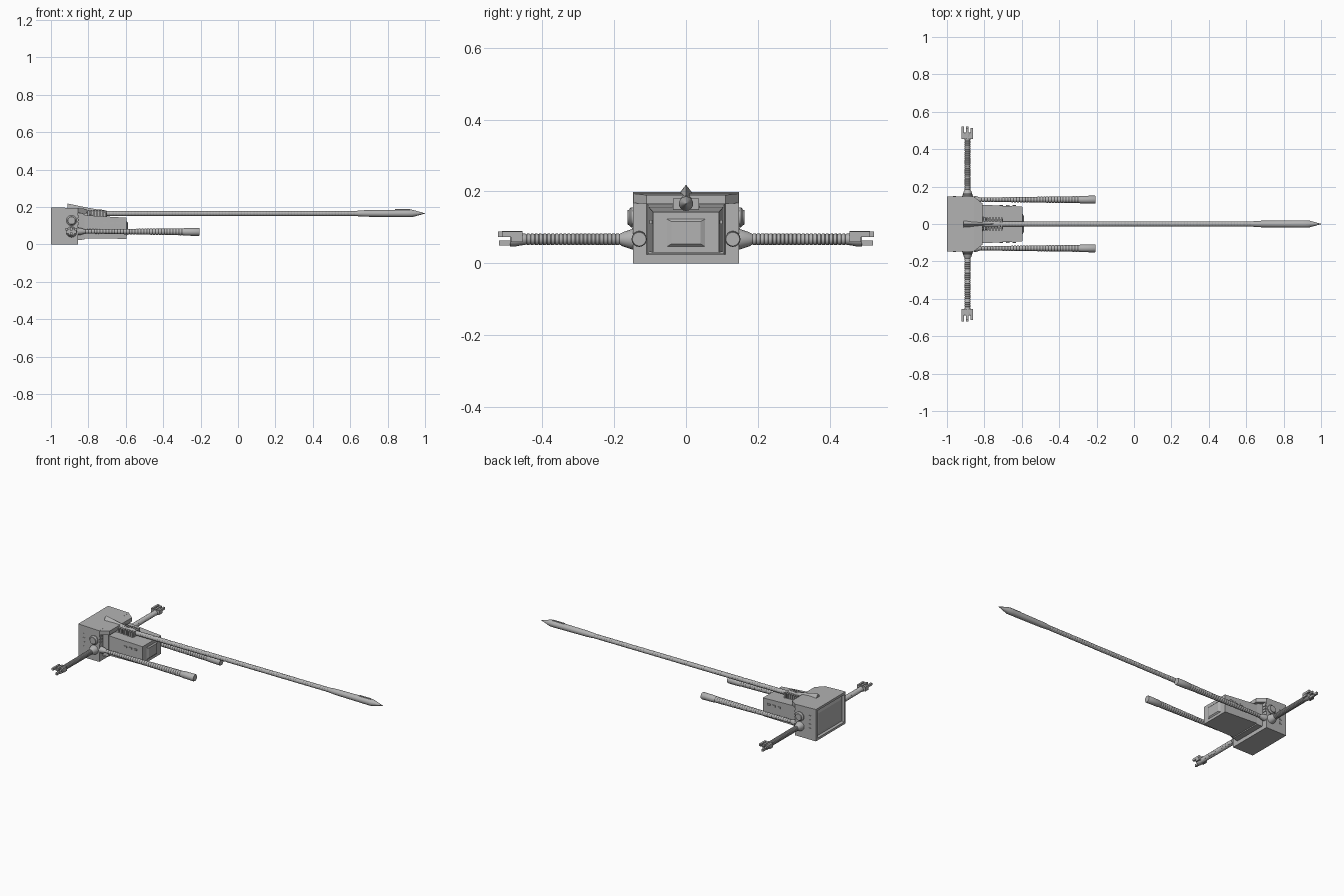
import bpy, bmesh, math
from mathutils import Matrix, Vector

if "Cube" in bpy.data.objects:
    bpy.data.objects.remove(bpy.data.objects["Cube"])

grey = bpy.data.materials.new("plain_grey")
grey.use_nodes = True
grey.diffuse_color = (0.45, 0.45, 0.45, 1)
grey.node_tree.nodes["Principled BSDF"].inputs["Base Color"].default_value = (0.45, 0.45, 0.45, 1)


def finish(name, bm, smooth=False):
    bmesh.ops.recalc_face_normals(bm, faces=bm.faces)
    mesh = bpy.data.meshes.new(name)
    bm.to_mesh(mesh)
    bm.free()
    mesh.materials.append(grey)
    ob = bpy.data.objects.new(name, mesh)
    bpy.context.collection.objects.link(ob)
    if smooth:
        bpy.ops.object.select_all(action='DESELECT')
        ob.select_set(True)
        bpy.context.view_layer.objects.active = ob
        bpy.ops.object.shade_smooth_by_angle(angle=math.radians(35))
    return ob


def block(bm, x0, x1, y0, y1, z0, z1):
    """Axis-aligned box added to bm."""
    mid = Vector(((x0 + x1) / 2, (y0 + y1) / 2, (z0 + z1) / 2))
    size = Matrix.Diagonal((x1 - x0, y1 - y0, z1 - z0, 1))
    bmesh.ops.create_cube(bm, size=1, matrix=Matrix.Translation(mid) @ size)


def loft(bm, sections):
    """Rectangles (x, half width, bottom, top) joined along x."""
    rings = [[bm.verts.new((x, y, z)) for y, z in ((-w, a), (w, a), (w, b), (-w, b))]
             for x, w, a, b in sections]
    for r, s in zip(rings, rings[1:]):
        for i in range(4):
            j = (i + 1) % 4
            bm.faces.new((r[i], r[j], s[j], s[i]))
    bm.faces.new(rings[-1])
    return bm.faces.new(rings[0])


def lathe(name, profile, start, direction, sides=16):
    """Turned part: profile of (distance, radius) along a direction."""
    bm = bmesh.new()
    turn = Vector((0, 0, 1)).rotation_difference(Vector(direction)).to_matrix()
    rings = []
    for d, r in profile:
        rings.append([bm.verts.new(Vector(start) + turn @ Vector(
            (r * math.cos(math.tau * i / sides), r * math.sin(math.tau * i / sides), d)))
            for i in range(sides)])
    for r, s in zip(rings, rings[1:]):
        for i in range(sides):
            j = (i + 1) % sides
            bm.faces.new((r[i], r[j], s[j], s[i]))
    bm.faces.new(rings[0])
    bm.faces.new(rings[-1])
    return finish(name, bm, True)


def ribbed(d0, r0, d1, r1, count, groove=0.002):
    """Hose profile with evenly spaced shallow grooves."""
    points = []
    for i in range(count):
        for f, cut in ((0, groove), (0.25, 0), (0.8, 0)):
            t = (i + f) / count
            points.append((d0 + (d1 - d0) * t, r0 + (r1 - r0) * t - cut))
    return points


# Screen housing, with a recessed, slightly domed screen on its -x face
bm = bmesh.new()
face = loft(bm, [(-1, 0.147, 0, 0.199), (-0.855, 0.147, 0, 0.194)])
bmesh.ops.recalc_face_normals(bm, faces=bm.faces)
bmesh.ops.inset_region(bm, faces=[face], thickness=0.02)
bmesh.ops.inset_region(bm, faces=[face], thickness=0.006, depth=-0.014)
bmesh.ops.inset_region(bm, faces=[face], thickness=0.03, depth=0.006)
finish("screen_housing", bm)

# Tapered brow and collar behind the housing
bm = bmesh.new()
loft(bm, [(-0.857, 0.147, 0.168, 0.194), (-0.81, 0.11, 0.165, 0.19)])
finish("housing_brow", bm)
bm = bmesh.new()
loft(bm, [(-0.857, 0.11, 0.024, 0.168), (-0.82, 0.105, 0.026, 0.163)])
finish("rear_collar", bm)

# Rear casing with a vented end
bm = bmesh.new()
loft(bm, [(-0.83, 0.104, 0.033, 0.157), (-0.595, 0.092, 0.03, 0.143)])
finish("rear_casing", bm)
bm = bmesh.new()
loft(bm, [(-0.596, 0.055, 0.046, 0.124), (-0.588, 0.04, 0.054, 0.116)])
finish("rear_end_panel", bm)
bm = bmesh.new()
for s in (-1, 1):
    for i in range(3):
        block(bm, -0.72 + i * 0.035, -0.70 + i * 0.035, s * 0.098 - 0.003, s * 0.098 + 0.003, 0.11, 0.12)
finish("casing_vents", bm)

# Small buttons on the housing sides and slots on its back
bm = bmesh.new()
for s in (-1, 1):
    for i in range(4):
        z = 0.06 + i * 0.026
        block(bm, -0.967, -0.952, s * 0.147 - 0.003, s * 0.147 + 0.003, z, z + 0.013)
    for i in range(3):
        z = 0.108 + i * 0.018
        block(bm, -0.857, -0.851, s * 0.132 - 0.013, s * 0.132 + 0.013, z, z + 0.01)
finish("side_buttons", bm)

# Limbs, mirrored left and right
for s, side in ((-1, "front"), (1, "back")):
    lathe(side + "_dial", [(0, 0.028), (0.008, 0.028), (0.014, 0.021), (0.018, 0.02)],
          (-0.89, s * 0.145, 0.128), (0, s, 0), 20)
    arm = [(0, 0.029), (0.006, 0.028), (0.03, 0.02)] + ribbed(0.04, 0.0165, 0.31, 0.0155, 24)
    arm += [(0.311, 0.0165), (0.33, 0.02), (0.345, 0.02)]
    lathe(side + "_arm", arm, (-0.89, s * 0.145, 0.067), (0, s, 0))
    leg = [(0, 0.02), (0.015, 0.018), (0.03, 0.013)] + ribbed(0.04, 0.0115, 0.57, 0.019, 34, 0.0015)
    leg += [(0.571, 0.0205), (0.645, 0.0215), (0.65, 0.019)]
    lathe(side + "_leg", leg, (-0.855, s * 0.13, 0.07), (1, 0, -0.004))

    # Clawed hand: three fingers above a thumb
    bm = bmesh.new()
    fingers = [(-0.915, 0.081, 0.522), (-0.891, 0.083, 0.512), (-0.868, 0.081, 0.512), (-0.891, 0.057, 0.52)]
    for x, z, reach in fingers:
        y0, y1 = sorted((s * 0.455, s * reach))
        block(bm, x - 0.006, x + 0.006, y0, y1, z - 0.007, z + 0.007)
    y0, y1 = sorted((s * 0.455, s * 0.487))
    block(bm, -0.92, -0.863, y0, y1, 0.06, 0.084)
    finish(side + "_hand", bm)

# Long ribbed pole ending in a spear point
pole = [(0, 0.02), (0.09, 0.02), (0.11, 0.016)] + ribbed(0.12, 0.014, 1.46, 0.014, 80, 0.0012)
pole += [(1.461, 0.015), (1.5, 0.0175), (1.72, 0.02), (1.75, 0.02), (1.82, 0.001)]
lathe("spear_pole", pole, (-0.82, 0, 0.166), (1, 0, 0))
bm = bmesh.new()
block(bm, 0.84, 0.92, -0.004, 0.004, 0.18, 0.189)
finish("spear_ridge", bm)

# Ribbed bracket holding the pole on the casing
bm = bmesh.new()
block(bm, -0.845, -0.70, -0.026, 0.026, 0.142, 0.172)
for i in range(7):
    x = -0.80 + i * 0.0155
    block(bm, x - 0.005, x + 0.005, -0.036, 0.036, 0.145, 0.181)
finish("pole_bracket", bm)

# Pointed crest on top of the housing
bm = bmesh.new()
rings = [[bm.verts.new((x, y, z)) for y, z in ((-w, a), (w, a), (0, b))]
         for x, w, a, b in ((-0.912, 0.022, 0.19, 0.219), (-0.82, 0.045, 0.15, 0.2), (-0.74, 0.02, 0.15, 0.185))]
for r, t in zip(rings, rings[1:]):
    for i in range(3):
        j = (i + 1) % 3
        bm.faces.new((r[i], r[j], t[j], t[i]))
bm.faces.new(rings[0])
bm.faces.new(rings[-1])
finish("crest", bm)
